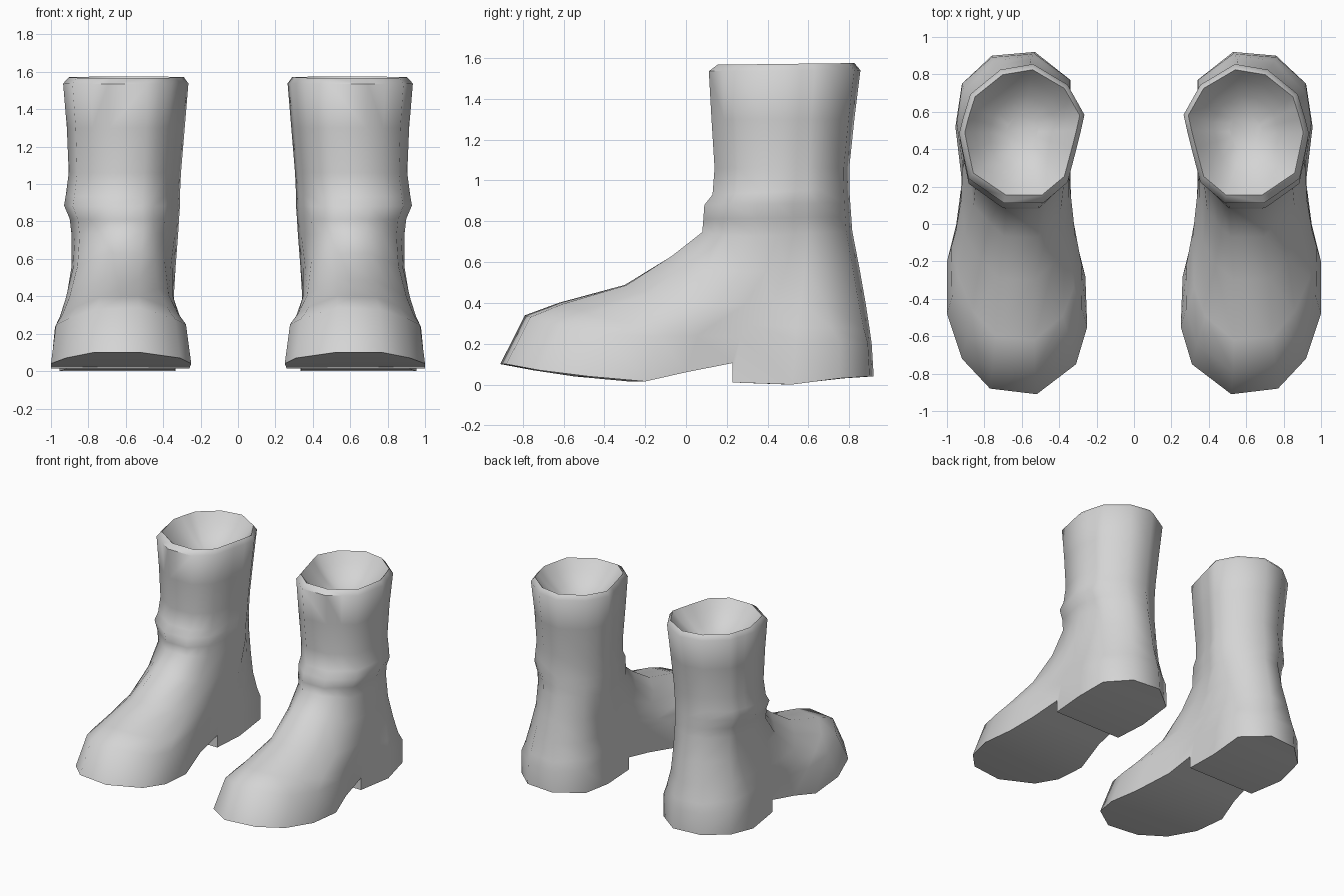
import bpy
import bmesh
import math

if "Cube" in bpy.data.objects:
    bpy.data.objects.remove(bpy.data.objects["Cube"], do_unlink=True)

GREY = (0.66, 0.66, 0.66, 1)
grey = bpy.data.materials.new("plain_grey")
grey.use_nodes = True
grey.diffuse_color = GREY
grey.node_tree.nodes["Principled BSDF"].inputs["Base Color"].default_value = GREY

# Sole stations from toe to heel: inner x, inner y, outer x, outer y, z
SOLE = [
    (0.52, -0.91, 0.77, -0.88, 0.10),
    (0.31, -0.75, 0.92, -0.72, 0.07),
    (0.25, -0.55, 1.00, -0.48, 0.04),
    (0.26, -0.28, 1.00, -0.20, 0.015),
    (0.33, 0.00, 0.95, 0.00, 0.06),
    (0.34, 0.227, 0.92, 0.227, 0.105),
    (0.34, 0.227, 0.92, 0.227, 0.01),
    (0.335, 0.50, 0.955, 0.52, 0.00),
    (0.34, 0.77, 0.92, 0.75, 0.03),
    (0.53, 0.92, 0.76, 0.90, 0.04),
]
N = len(SOLE)

# Shaft outline at the same stations: inner x, inner y, outer x, outer y
SHAFT = [
    (0.49, 0.12, 0.70, 0.12),
    (0.425, 0.175, 0.795, 0.185),
    (0.36, 0.23, 0.89, 0.25),
    (0.315, 0.40, 0.92, 0.39),
    (0.29, 0.50, 0.94, 0.49),
    (0.27, 0.59, 0.92, 0.57),
    (0.27, 0.59, 0.92, 0.57),
    (0.315, 0.67, 0.90, 0.635),
    (0.36, 0.75, 0.88, 0.70),
    (0.545, 0.86, 0.72, 0.83),
]

# Rings: front y, front z, back y, back z, inner x, outer x, roundness, side dip
RINGS = [
    (-0.79, 0.345, 0.91, 0.20, 0.285, 0.965, 0.0, 0.08),   # toe cap
    (-0.62, 0.41, 0.90, 0.27, 0.31, 0.94, 0.25, 0.10),
    (-0.30, 0.50, 0.88, 0.40, 0.33, 0.92, 0.6, 0.12),      # instep
    (-0.07, 0.64, 0.85, 0.57, 0.33, 0.89, 0.85, 0.10),
    (0.08, 0.75, 0.815, 0.75, 0.32, 0.89, 1, 0.04),        # ankle
    (0.085, 0.81, 0.81, 0.82, 0.315, 0.90, 1, 0),
    (0.09, 0.88, 0.805, 0.89, 0.31, 0.93, 1, 0),           # ankle fold
    (0.13, 0.93, 0.80, 0.96, 0.31, 0.92, 1, 0),
    (0.14, 1.06, 0.80, 1.06, 0.305, 0.905, 1, 0),
    (0.125, 1.30, 0.825, 1.30, 0.285, 0.915, 1, 0),        # shaft
    (0.112, 1.535, 0.855, 1.54, 0.265, 0.935, 1, 0),
    (0.155, 1.567, 0.825, 1.575, 0.29, 0.905, 1, 0),       # rim
    (0.21, 1.50, 0.77, 1.50, 0.345, 0.85, 1, 0),           # hollow
    (0.29, 1.43, 0.69, 1.43, 0.42, 0.775, 1, 0),
    (0.39, 1.37, 0.59, 1.37, 0.51, 0.685, 1, 0),
]


def sole_ring():
    inner = [(s[0], s[1], s[4]) for s in SOLE]
    outer = [(s[2], s[3], s[4]) for s in SOLE]
    return inner + outer[::-1]


def upper_ring(yf, zf, yb, zb, xi, xo, roundness, dip):
    """Ring between a front and a back point, blended from sole to shaft outline."""
    mid, half = (xi + xo) / 2, (xo - xi) / 2
    sides = []
    for c in (0, 2):
        points = []
        for sole, shaft in zip(SOLE, SHAFT):
            v_sole = (sole[c + 1] + 0.91) / 1.83
            v_shaft = (shaft[c + 1] - 0.12) / 0.74
            # The foot narrows upward at the toe, not at the heel
            narrow = 1 + (half / 0.375 - 1) * (1 - v_sole)
            x_sole = mid + (sole[c] - 0.625) * narrow
            x_shaft = mid + (shaft[c] - 0.605) / 0.335 * half
            x = x_sole + (x_shaft - x_sole) * roundness
            v = v_sole + (v_shaft - v_sole) * roundness
            u = (x - mid) / half
            z = zf + (zb - zf) * v - dip * u * u * (1 - v)
            points.append((x, yf + (yb - yf) * v, z))
        sides.append(points)
    return sides[0] + sides[1][::-1]


def build_boot(name, sign):
    bm = bmesh.new()
    rings = [sole_ring()] + [upper_ring(*r) for r in RINGS]
    loops = [[bm.verts.new((sign * x, y, z)) for x, y, z in ring] for ring in rings]
    # Upper, rim and hollow
    for low, high in zip(loops, loops[1:]):
        for i in range(2 * N):
            j = (i + 1) % (2 * N)
            bm.faces.new((low[i], low[j], high[j], high[i]))
    # Sole with heel step
    base = loops[0]
    for i in range(N - 1):
        bm.faces.new((base[i], base[2 * N - 1 - i], base[2 * N - 2 - i], base[i + 1]))
    # Bottom of the hollow
    bm.faces.new(loops[-1])
    # Above the sole the two heel step stations become one
    bmesh.ops.remove_doubles(bm, verts=bm.verts[:], dist=0.0005)
    bmesh.ops.recalc_face_normals(bm, faces=bm.faces[:])
    mesh = bpy.data.meshes.new(name)
    bm.to_mesh(mesh)
    bm.free()
    mesh.materials.append(grey)
    obj = bpy.data.objects.new(name, mesh)
    bpy.context.collection.objects.link(obj)
    bpy.ops.object.select_all(action='DESELECT')
    obj.select_set(True)
    bpy.context.view_layer.objects.active = obj
    bpy.ops.object.shade_smooth_by_angle(angle=math.radians(55))


build_boot("left_boot", 1)
build_boot("right_boot", -1)
